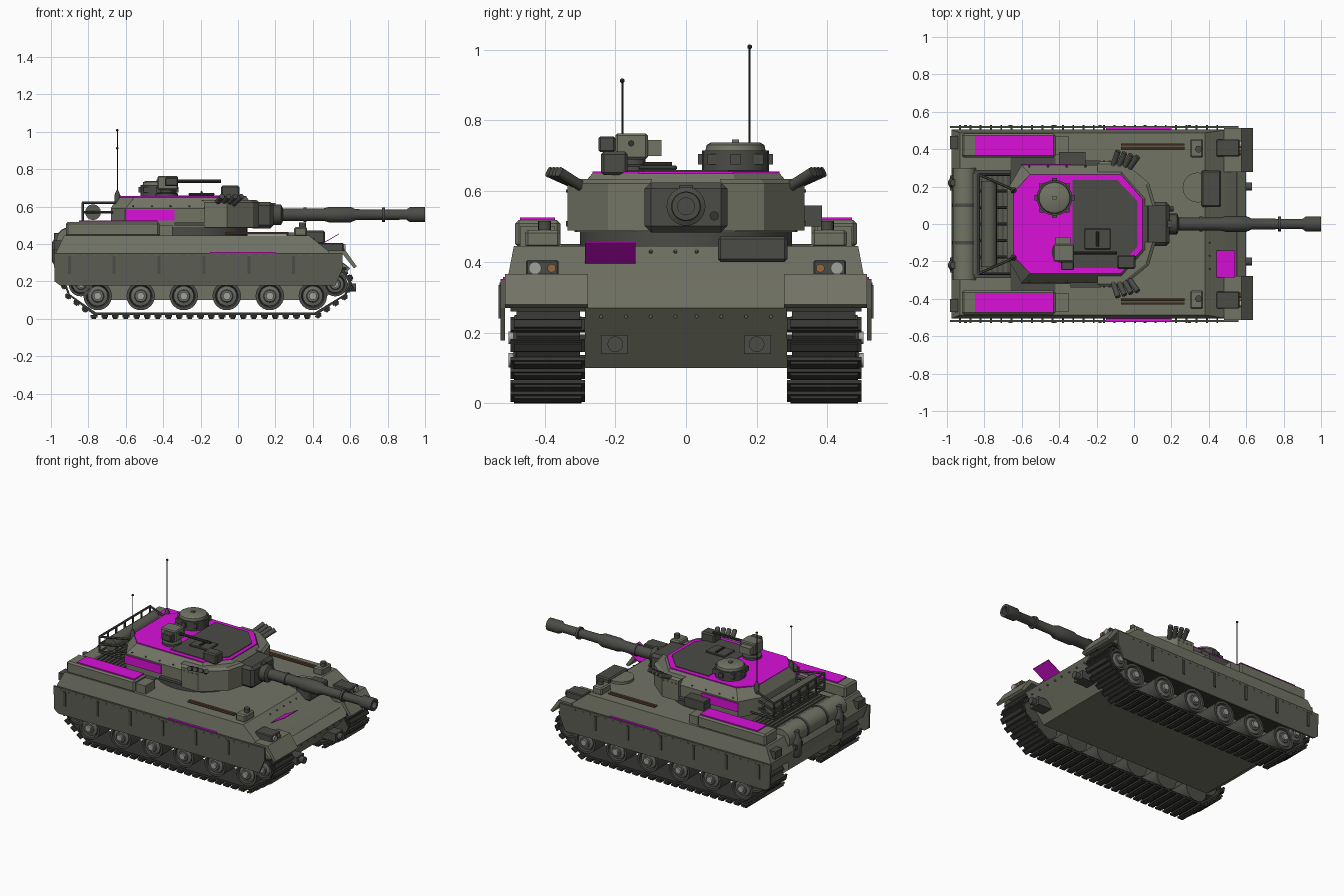
import bpy, bmesh, math
from mathutils import Vector, Matrix

cube = bpy.data.objects.get("Cube")
if cube:
    bpy.data.objects.remove(cube, do_unlink=True)


def material(name, r, g, b):
    m = bpy.data.materials.new(name)
    m.use_nodes = True
    m.diffuse_color = (r, g, b, 1)
    m.node_tree.nodes["Principled BSDF"].inputs["Base Color"].default_value = (r, g, b, 1)
    return m


olive = material("olive paint", .17, .175, .13)
skirt_olive = material("dark olive paint", .105, .108, .085)
metal = material("gunmetal", .07, .072, .063)
rubber = material("track steel", .035, .035, .032)
magenta = material("magenta panel", .7, .005, .7)
steel = material("wheel grey", .14, .145, .13)
wood = material("tool wood", .17, .09, .045)
glass = material("lamp glass", .35, .36, .34)
amber = material("amber lamp", .3, .14, .05)


def finish(name, bm, mat, mirror=False, smooth=False, bevel=0):
    bmesh.ops.recalc_face_normals(bm, faces=bm.faces)
    mesh = bpy.data.meshes.new(name)
    bm.to_mesh(mesh)
    bm.free()
    mesh.materials.append(mat)
    ob = bpy.data.objects.new(name, mesh)
    bpy.context.collection.objects.link(ob)
    if smooth:
        mesh.polygons.foreach_set("use_smooth", [True] * len(mesh.polygons))
        mesh.set_sharp_from_angle(angle=math.radians(35))
    if bevel:
        mod = ob.modifiers.new("soft edges", "BEVEL")
        mod.width, mod.segments = bevel, 1
    if mirror:
        ob.modifiers.new("other side", "MIRROR").use_axis = (False, True, False)
    return ob


def skin(bm, rings, caps=True):
    # Joins a series of equal point rings into a closed skin
    rows = [[bm.verts.new(p) for p in ring] for ring in rings]
    n = len(rows[0])
    for a, b in zip(rows, rows[1:]):
        for i in range(n):
            j = (i + 1) % n
            bm.faces.new((a[i], a[j], b[j], b[i]))
    if caps:
        bm.faces.new(rows[0])
        bm.faces.new(rows[-1])


def loft(name, rings, mat, **kw):
    bm = bmesh.new()
    skin(bm, rings)
    return finish(name, bm, mat, **kw)


def box(name, lo, hi, mat, **kw):
    ring = [(lo[0], lo[1]), (hi[0], lo[1]), (hi[0], hi[1]), (lo[0], hi[1])]
    return loft(name, [[(x, y, z) for x, y in ring] for z in (lo[2], hi[2])], mat, **kw)


def side_profile(name, pts, y0, y1, mat, **kw):
    return loft(name, [[(x, y, z) for x, z in pts] for y in (y0, y1)], mat, **kw)


def plan(half, z):
    # Symmetrical plan outline from its +y half
    return [(x, y, z) for x, y in half] + [(x, -y, z) for x, y in reversed(half)]


def add_turned(bm, start, end, profile, seg=16):
    # Turned solid: profile holds (fraction along the axis, radius)
    a, d = Vector(start), Vector(end) - Vector(start)
    q = d.to_track_quat("Z", "Y")
    skin(bm, [[a + d * t + q @ Vector((r * math.cos(k * math.tau / seg), r * math.sin(k * math.tau / seg), 0))
               for k in range(seg)] for t, r in profile])


def turned(name, start, end, profile, mat, seg=16, **kw):
    bm = bmesh.new()
    if not isinstance(profile, list):
        profile = [(0, profile), (1, profile)]
    add_turned(bm, start, end, profile, seg)
    return finish(name, bm, mat, smooth=True, **kw)


def rods(name, pairs, r, mat, seg=8, **kw):
    bm = bmesh.new()
    for a, b in pairs:
        add_turned(bm, a, b, [(0, r), (1, r)], seg)
    return finish(name, bm, mat, smooth=True, **kw)


# Hull
side_profile("lower_hull", [(-.8, .1), (.46, .1), (.6, .27), (.55, .31), (-.95, .31), (-.95, .22)], -.285, .285, olive)
loft("upper_hull", [plan([(-.95, .5), (.59, .5)], .275), plan([(-.975, .505), (.5, .505)], .35),
                    plan([(-.93, .487), (.38, .487)], .445)], olive)
side_profile("front_fender", [(.48, .345), (.56, .345), (.62, .27), (.635, .28), (.575, .365), (.48, .365)],
             .277, .512, olive, mirror=True)
side_profile("side_skirt", [(-.98, .2), (-.95, .178), (.52, .178), (.56, .27), (.56, .352), (-.985, .352)],
             .512, .524, skirt_olive, mirror=True)
for i in range(6):
    x = -.91 + i * .24
    box("skirt_bracket", (x, .523, .24), (x + .016, .53, .335), metal, mirror=True)
box("side_strip", (-.15, .505, .352), (.2, .518, .357), magenta, mirror=True)
box("storage_box", (-.92, .355, .44), (-.42, .483, .518), olive, mirror=True, bevel=.01)
box("storage_box_step", (-.42, .37, .44), (-.35, .47, .5), olive, mirror=True)
box("storage_lid", (-.85, .37, .518), (-.43, .47, .525), magenta, mirror=True)
box("deck_grille", (-.66, -.355, .445), (-.42, .355, .45), metal)
box("engine_deck", (-.9, -.29, .445), (-.66, .29, .46), metal)
for i in range(8):
    box("deck_louvre", (-.89 + i * .028, -.27, .46), (-.876 + i * .028, .27, .468), skirt_olive)

# Front hull fittings
turned("driver_hatch", (.34, .195, .42), (.34, .195, .462), .08, olive, 24)
box("driver_periscope", (.36, .09, .4), (.465, .287, .472), metal, bevel=.008)
loft("raised_panel", [[(x, y, z + dz) for x, y, z in ((.43, -.285, .388), (.54, -.285, .452),
                                                      (.54, -.143, .452), (.43, -.143, .388))]
                      for dz in (0, .004)], magenta)
box("tool_box", (.3, .355, .44), (.37, .455, .49), olive, mirror=True, bevel=.008)
turned("tool_box_cap", (.345, .4, .49), (.345, .4, .515), .018, metal, mirror=True)
rods("tool_handle", [((-.07, .405, .457), (.27, .405, .457)), ((-.07, .425, .457), (.27, .425, .457))],
     .006, wood, mirror=True)
box("headlight_box", (.44, .36, .352), (.565, .453, .405), metal, mirror=True, bevel=.005)
turned("headlight", (.56, .427, .382), (.575, .427, .382), .018, glass, mirror=True)
turned("turn_lamp", (.56, .38, .382), (.573, .38, .382), .012, amber, mirror=True)
box("tow_plate", (.5, .165, .14), (.6, .24, .193), metal, mirror=True)
turned("tow_hook", (.59, .2, .167), (.63, .2, .167), .022, metal, mirror=True)

# Rear hull fittings
turned("rear_drum", (-.905, -.3, .42), (-.905, .3, .42), .065, olive, 20)
for y in (-.1, .1):
    turned("drum_strap", (-.905, y - .01, .42), (-.905, y + .01, .42), .068, metal, 20)
turned("exhaust_pipe", (-.965, .22, .29), (-.965, .22, .46), [(0, .02), (.1, .03), (.7, .03), (.8, .018), (1, .018)],
       metal, mirror=True)
box("exhaust_bracket", (-.985, .18, .35), (-.92, .26, .38), metal, mirror=True)
box("rear_light", (-.985, .4, .37), (-.94, .47, .42), metal, mirror=True)

# Tracks: a band with evenly spaced pads along the loop
loop = [(-.77, .02), (.42, .02), (.58, .13), (.61, .19), (.57, .26), (-.87, .26), (-.93, .19), (-.91, .13)]
legs = [(Vector((*a, 0)), Vector((*b, 0))) for a, b in zip(loop, loop[1:] + loop[:1])]
total = sum((b - a).length for a, b in legs)
count = round(total / .057)
mid = Vector((-.16, .14, 0))
bm = bmesh.new()
band = [[(x, y, z) for x, z in loop] for y in (.3, .48)]
inner = [[(x * .985 - .0024, y, .14 + (z - .14) * .88) for x, z in loop] for y in (.48, .3)]
skin(bm, [band[0], band[1], inner[0], inner[1], band[0]], caps=False)
for i in range(count):
    s = i * total / count
    for a, b in legs:
        if s <= (b - a).length:
            break
        s -= (b - a).length
    d = (b - a).normalized()
    p = a + d * s
    place = (Matrix.Translation((p.x, .391, p.y)) @ Matrix.Rotation(-math.atan2(d.y, d.x), 4, "Y"))
    for width, length, drop in ((.212, .036, -.006), (.19, .024, -.014)):
        m = place @ Matrix.Translation((0, 0, drop)) @ Matrix.Diagonal((length, width, .012, 1))
        bmesh.ops.create_cube(bm, size=1, matrix=m)
finish("track", bm, rubber, mirror=True)

# Wheels
spots = [(-.75 + .23 * i, .122, .076) for i in range(6)] + [(.52, .185, .065), (-.84, .185, .065)]
for x, z, r in spots:
    turned("wheel_tyre", (x, .32, z), (x, .485, z), [(0, r), (1, r), (1, r * .8), (.9, r * .72)], metal, 24, mirror=True)
    turned("wheel_disc", (x, .46, z), (x, .49, z), [(0, r * .74), (.6, r * .7), (.8, r * .45), (1, r * .4)],
           steel, 20, mirror=True)
    turned("wheel_hub", (x, .48, z), (x, .502, z), r * .27, glass, 12, mirror=True)

# Turret
wall = [(-.68, .18), (-.6, .315), (-.18, .315), (-.06, .31), (.1, .14)]
roof = [(-.645, .17), (-.555, .265), (-.2, .265), (-.07, .265), (.045, .135)]
turned("turret_ring", (-.25, 0, .44), (-.25, 0, .49), .3, metal, 32)
loft("turret_body", [plan(wall, .485), plan(wall, .59), plan(roof, .65)], olive)
loft("roof_panel", [plan(roof, z) for z in (.65, .656)], magenta)
patch = [(-.33, .235), (-.09, .235), (.02, .12)]
loft("roof_mat", [plan(patch, z) for z in (.656, .66)], metal)
cheek = [(-.18, .25), (-.18, .335), (-.06, .335), (.08, .22), (.115, .1), (0, .1)]
loft("turret_cheek", [[(x, y, z) for x, y in cheek] for z in (.488, .622)]
     + [[(x - .015, y * .96, .634) for x, y in cheek]], olive, mirror=True)
box("turret_side_panel", (-.605, .315, .525), (-.34, .322, .582), magenta, mirror=True)
box("turret_side_rail", (-.34, .315, .5), (-.18, .34, .515), metal, mirror=True)
box("side_equipment", (-.4, .315, .5), (-.26, .385, .56), metal)
rods("smoke_launcher", [((-.12 + .03 * i, .29, .61), (-.085 + .035 * i, .39 - .01 * i, .655)) for i in range(4)],
     .015, metal, 12, mirror=True)

# Main gun
box("gun_mantlet", (.06, -.117, .483), (.19, .117, .625), metal, bevel=.018)
box("gun_sight", (.1, -.018, .59), (.2, .018, .618), metal)
turned("coaxial_gun", (.18, .08, .53), (.21, .08, .53), .013, rubber)
gun = [(.18, .055), (.23, .055), (.24, .034), (.46, .034), (.49, .042), (.6, .042), (.63, .029), (.9, .027),
       (.92, .04), (1, .04), (1, .024), (.97, .024)]
turned("gun_barrel", (0, 0, .557), (1, 0, .557), gun, metal, 24)
for x in (.35, .77):
    turned("barrel_band", (x, 0, .557), (x + .015, 0, .557), .039, metal, 20)

# Commander cupola and roof hatch
turned("cupola_base", (-.425, .14, .65), (-.425, .14, .715), .095, metal, 24)
turned("cupola_lid", (-.425, .14, .715), (-.425, .14, .737), [(0, .085), (.7, .082), (1, .07)], olive, 24)
for k in range(8):
    a = k * math.tau / 8
    x, y = -.425 + .092 * math.cos(a), .14 + .092 * math.sin(a)
    box("cupola_block", (x - .014, y - .014, .675), (x + .014, y + .014, .705), metal)
box("cupola_handle", (-.435, .13, .735), (-.415, .15, .746), olive)
box("loader_hatch", (-.265, -.135, .66), (-.125, -.025, .672), metal, bevel=.004)
rods("hatch_hinge", [((-.195, -.12, .676), (-.195, -.04, .676))], .007, rubber)

# Weapon station
turned("station_base", (-.38, -.15, .65), (-.38, -.15, .7), [(0, .06), (.4, .06), (.5, .035), (1, .035)], metal)
box("station_body", (-.43, -.2, .69), (-.32, -.108, .763), olive, bevel=.006)
box("station_ammo", (-.42, -.108, .7), (-.34, -.07, .745), olive)
box("station_camera", (-.39, -.247, .71), (-.32, -.2, .755), metal, bevel=.005)
rods("station_gun", [((-.33, -.155, .735), (-.09, -.155, .735))], .009, rubber)
box("gunner_sight", (-.09, -.24, .645), (.008, -.165, .712), metal, bevel=.008)

# Antennas
for y, top in ((-.18, .912), (.18, 1.008)):
    turned("antenna_base", (-.645, y, .6), (-.645, y, .685), [(0, .016), (.7, .016), (1, .006)], metal)
    rods("antenna_rod", [((-.645, y, .68), (-.645, y, top))], .003, rubber, 6)
    turned("antenna_tip", (-.645, y, top - .007), (-.645, y, top + .007), [(0, .002), (.3, .007), (.7, .007), (1, .002)],
           rubber, 10)

# Bustle basket with bedroll
bars = []
for z in (.52, .57, .62):
    bars += [((-.83, -.265, z), (-.83, .265, z))]
    bars += [((-.83, y, z), (-.65, y * .7, z)) for y in (-.265, .265)]
for i in range(7):
    y = -.265 + i * .0883
    bars += [((-.83, y, .52), (-.83, y, .62)), ((-.83, y, .52), (-.66, y, .52))]
rods("bustle_basket", bars, .007, metal, 6)
turned("bedroll", (-.775, -.23, .57), (-.775, .23, .57), .042, skirt_olive)

# Bolt rows
bolts = []
for i in range(26):
    bolts.append(((-.93 + i * .055, .5, .337), (-.93 + i * .055, .528, .337)))
for i in range(4):
    bolts.append(((.58, .03 + i * .07, .245), (.588, .03 + i * .07, .245)))
    bolts.append(((.4, .03 + i * .07, .42), (.407, .03 + i * .07, .432)))
    bolts.append(((-.16 + i * .03, .33, .6), (-.16 + i * .03, .339, .6)))
    bolts.append(((-.56 + i * .1, .3, .6), (-.56 + i * .1, .314, .605)))
rods("bolts", bolts, .005, steel, 6, mirror=True)
